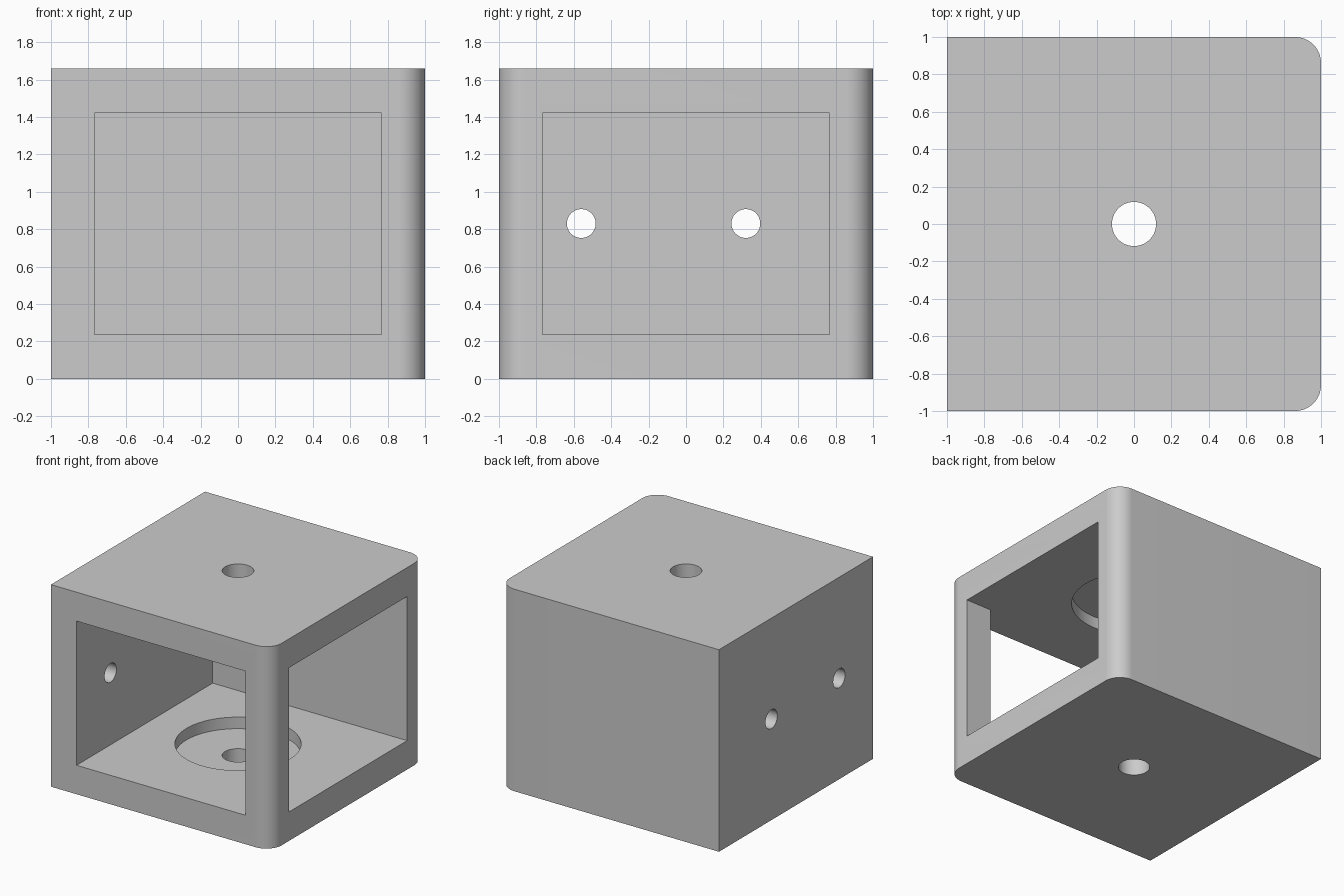
import bpy
import bmesh
import math

HEIGHT, INNER, WALL = 1.66, 0.767, 0.238
MID = HEIGHT / 2

old = bpy.data.objects.get("Cube")
if old:
    bpy.data.objects.remove(old, do_unlink=True)

grey = bpy.data.materials.new("plain grey")
grey.use_nodes = True
COLOUR = (0.6, 0.6, 0.6, 1)
grey.diffuse_color = COLOUR
grey.node_tree.nodes["Principled BSDF"].inputs["Base Color"].default_value = COLOUR


def box(name, low, high):
    size = [b - a for a, b in zip(low, high)]
    centre = [(a + b) / 2 for a, b in zip(low, high)]
    bpy.ops.mesh.primitive_cube_add(size=1, location=centre)
    obj = bpy.context.object
    obj.name = name
    obj.scale = size
    bpy.ops.object.transform_apply(location=True, rotation=True, scale=True)
    return obj


def cylinder(name, radius, depth, centre, rotation=(0, 0, 0)):
    bpy.ops.mesh.primitive_cylinder_add(vertices=64, radius=radius, depth=depth,
                                        location=centre, rotation=rotation)
    obj = bpy.context.object
    obj.name = name
    return obj


def cut(target, cutter):
    mod = target.modifiers.new("cut", 'BOOLEAN')
    mod.operation = 'DIFFERENCE'
    mod.solver = 'EXACT'
    mod.object = cutter
    bpy.context.view_layer.objects.active = target
    bpy.ops.object.modifier_apply(modifier=mod.name)
    bpy.data.objects.remove(cutter, do_unlink=True)


# Solid housing with two rounded upright corners on the +x side
housing = box("housing", (-1, -1, 0), (1, 1, HEIGHT))
bm = bmesh.new()
bm.from_mesh(housing.data)
corners = [e for e in bm.edges
           if all(v.co.x > 0 for v in e.verts)
           and abs(e.verts[0].co.z - e.verts[1].co.z) > 1]
bmesh.ops.bevel(bm, geom=corners, offset=0.14, segments=16, profile=0.5, affect='EDGES')
bm.to_mesh(housing.data)
bm.free()
housing.data.materials.clear()
housing.data.materials.append(grey)

# Chamber open to the front, then the window through the +x wall
top = HEIGHT - WALL
cut(housing, box("front_opening", (-INNER, -1.5, WALL), (INNER, INNER, top)))
cut(housing, box("side_opening", (0, -INNER, WALL), (1.5, INNER, top)))

# Round seats in the floor and ceiling, and the shaft hole through both
SEAT = 0.095
for name, z in (("floor_seat", WALL), ("ceiling_seat", top)):
    cut(housing, cylinder(name, 0.47, 2 * SEAT, (0, 0, z)))
cut(housing, cylinder("shaft_hole", 0.118, 3, (0, 0, MID)))

# Two mounting holes in the -x wall
for y in (-0.56, 0.32):
    cut(housing, cylinder("mounting_hole", 0.077, 0.5, (-0.9, y, MID),
                          (0, math.pi / 2, 0)))

# Smooth round surfaces, sharp edges elsewhere
bpy.ops.object.select_all(action='DESELECT')
housing.select_set(True)
bpy.context.view_layer.objects.active = housing
bpy.ops.object.shade_smooth_by_angle(angle=math.radians(30))
